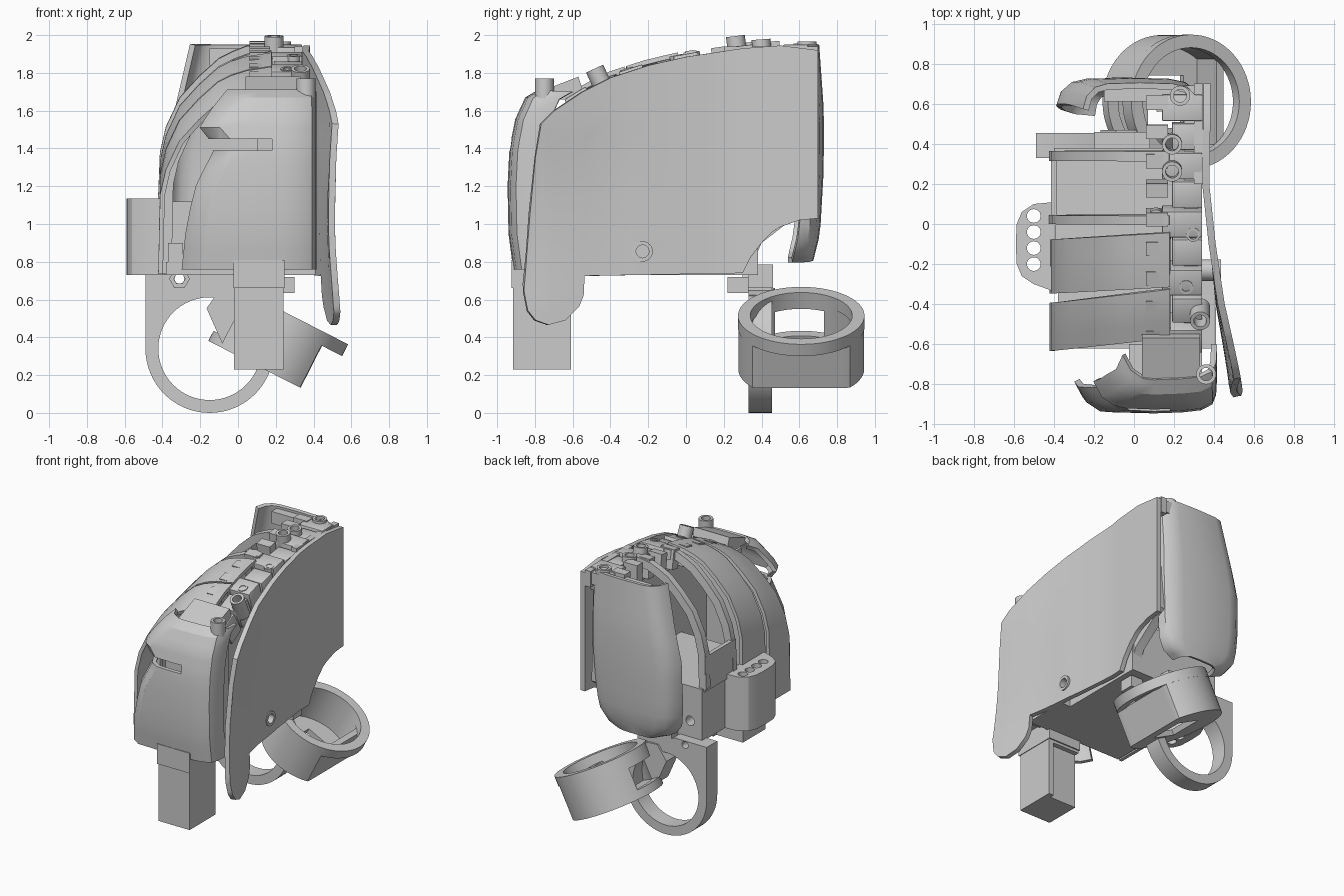
import bpy, bmesh, math
from mathutils import Matrix, Vector

if "Cube" in bpy.data.objects:
    bpy.data.objects.remove(bpy.data.objects["Cube"])


def interp(tab, t):
    for a, b in zip(tab, tab[1:]):
        if t <= b[0]:
            f = max(0, (t - a[0]) / (b[0] - a[0]))
            return a[1] + (b[1] - a[1]) * f
    return tab[-1][1]


def make(name, bm, thick=0, cuts=(), bevel=0):
    bmesh.ops.recalc_face_normals(bm, faces=bm.faces)
    me = bpy.data.meshes.new(name)
    bm.to_mesh(me)
    bm.free()
    ob = bpy.data.objects.new(name, me)
    bpy.context.collection.objects.link(ob)
    if thick:
        m = ob.modifiers.new("thick", 'SOLIDIFY')
        m.thickness, m.offset = thick, 0
    if bevel:
        m = ob.modifiers.new("bevel", 'BEVEL')
        m.width, m.segments = bevel, 2
    for c in cuts:
        m = ob.modifiers.new("cut", 'BOOLEAN')
        m.operation, m.object, m.solver = 'DIFFERENCE', c, 'EXACT'
    dg = bpy.context.evaluated_depsgraph_get()
    new = bpy.data.meshes.new_from_object(ob.evaluated_get(dg))
    ob.modifiers.clear()
    ob.data = new
    for c in cuts:
        bpy.data.objects.remove(c)
    bpy.ops.object.select_all(action='DESELECT')
    ob.select_set(True)
    bpy.context.view_layer.objects.active = ob
    bpy.ops.object.shade_smooth_by_angle(angle=math.radians(32))
    return ob


def box(name, x, y, z, mat=None, **kw):
    bm = bmesh.new()
    bmesh.ops.create_cube(bm, size=1)
    for v in bm.verts:
        v.co = Vector([r[0] + (r[1] - r[0]) * (c + .5) for r, c in zip((x, y, z), v.co)])
    if mat:
        bm.transform(mat)
    return make(name, bm, **kw)


def prism(name, pts, axis, a, b, mat=None, **kw):
    bm = bmesh.new()
    place = {'x': lambda p, h: (h, *p), 'y': lambda p, h: (p[0], h, p[1]), 'z': lambda p, h: (*p, h)}[axis]
    lo, hi = [[bm.verts.new(place(p, h)) for p in pts] for h in (a, b)]
    bm.faces.new(lo)
    bm.faces.new(hi)
    for i in range(len(pts)):
        j = (i + 1) % len(pts)
        bm.faces.new((lo[i], lo[j], hi[j], hi[i]))
    if mat:
        bm.transform(mat)
    return make(name, bm, **kw)


def circle(cx, cy, r, n=48):
    return [(cx + r * math.cos(i * math.tau / n), cy + r * math.sin(i * math.tau / n)) for i in range(n)]


def tube(name, r, ri, a, b, mat, n=32):
    bm = bmesh.new()
    rings = [[bm.verts.new((*p, h)) for p in circle(0, 0, q, n)] for q, h in ((r, a), (r, b), (ri, b), (ri, a))]
    for k in range(4):
        for i in range(n):
            j = (i + 1) % n
            s, t = rings[k], rings[(k + 1) % 4]
            bm.faces.new((s[i], s[j], t[j], t[i]))
    bm.transform(mat)
    return make(name, bm)


def loft(name, rows, thick, **kw):
    bm = bmesh.new()
    vs = [[bm.verts.new(p) for p in r] for r in rows]
    for a, b in zip(vs, vs[1:]):
        for i in range(len(a) - 1):
            bm.faces.new((a[i], a[i + 1], b[i + 1], b[i]))
    return make(name, bm, thick, **kw)


T, R = Matrix.Translation, Matrix.Rotation
TOP = [(-.86, .68), (-.845, .85), (-.83, 1.05), (-.8, 1.35), (-.77, 1.53), (-.7, 1.6), (-.55, 1.7), (-.4, 1.775),
       (-.2, 1.84), (0, 1.885), (.3, 1.93), (.5, 1.945), (.7, 1.92)]
BOT = [(-.86, .64), (-.84, .54), (-.8, .49), (-.73, .465), (-.64, .49), (-.57, .56), (-.545, .62), (-.54, .725),
       (.3, .74), (.34, .82), (.4, .9), (.46, .96), (.5, .985), (.6, 1.02), (.7, 1.03)]
SIDE = [(-.86, .53), (-.75, .512), (-.6, .48), (-.4, .435), (-.1, .39), (.2, .358), (.35, .362), (.7, .365)]

# Large right side panel, bowed outward to the front
ys = sorted({p[0] for p in TOP + BOT} | {-.3, -.1, .1, .2, .65})
rows = []
for y in ys:
    b, t = interp(BOT, y), interp(TOP, y)
    row = []
    for k in range(13):
        z = b + (t - b) * k / 12
        w = max(0, min(1, -(y + .2) / .6))
        row.append((interp(SIDE, y) - .03 * w * max(0, 1 - ((z - 1.02) / .5) ** 2), y, z))
    rows.append(row)
loft("side_panel", rows, .035, cuts=[prism("hole", circle(-.23, .855, .045, 24), 'x', .2, .7)])
tube("side_bolt_collar", .054, .034, -.08, .025, T((.41, -.23, .855)) @ R(math.pi / 2, 4, 'Y'))

# Front cover with slot and rounded right edge
FRONT = [(.76, -.9), (.95, -.925), (1.2, -.93), (1.4, -.92), (1.55, -.89), (1.66, -.84), (1.7, -.77)]
LEFT = [(.76, -.285), (1, -.26), (1.2, -.21), (1.38, -.12), (1.44, -.13), (1.51, -.19), (1.6, -.13), (1.7, -.05)]
rows = []
for z in (.76, .86, .95, 1.08, 1.2, 1.3, 1.38, 1.44, 1.51, 1.55, 1.6, 1.66, 1.685, 1.7):
    y, l = interp(FRONT, z), interp(LEFT, z)
    back = min(-.6, y + .17)
    rows.append([(l, y + .12, z), (l + .04, y + .045, z), (l + .1, y + .005, z), (.1, y, z), (.24, y + .005, z),
                 (.33, y + .015, z), (.38, y + .04, z), (.395, y + .08, z), (.4, back, z)])
loft("front_cover", rows, .03, cuts=[box("slot", (-.4, .18), (-1, -.7), (1.39, 1.45))])
prism("front_cover_roof", [(-.8, 1.66), (-.8, 1.69), (-.57, 1.78), (-.55, 1.72), (-.6, 1.66)], 'x', .04, .33)
box("front_inner_block", (.1, .34), (-.8, -.6), (.8, 1.6))

# Back cover, curled at both edges
BL = [(.81, -.2), (.85, -.3), (.92, -.355), (1.05, -.375), (1.4, -.37), (1.65, -.31), (1.95, -.24)]
BR = [(.81, .12), (.85, .21), (.92, .26), (1.05, .28), (1.4, .3), (1.95, .3)]
BY = [(.81, .66), (.95, .695), (1.3, .715), (1.6, .715), (1.95, .69)]
rows = []
for z in (.81, .83, .85, .88, .92, 1, 1.1, 1.25, 1.4, 1.55, 1.65, 1.75, 1.85, 1.95):
    l, r, y = interp(BL, z), interp(BR, z), interp(BY, z)
    rows.append([(l + (r - l) * f, y - d, z) for f, d in
                 ((0, .12), (.03, .06), (.1, .02), (.2, .005), (.5, 0), (.8, .005), (.92, .02), (.98, .05), (1, .1))])
loft("back_cover", rows, .03)

# Overlapping curved shells on the left, each with a deeper rib
SEC = [(.18, 0), (.05, -.02), (-.03, -.045), (-.1, -.08), (-.2, -.17), (-.3, -.28), (-.37, -.43), (-.4, -.56)]


def arch(name, y0, y1, bottom, thick, inset=0, skew=.05):
    rows = []
    for k in range(4):
        y = y0 + (y1 - y0) * k / 3
        t = interp(TOP, y) + .02 - inset
        row = []
        for x, d in SEC + [(-.41, None)]:
            z = bottom if d is None else t + d
            row.append((x + inset * .8 * (x < 0), y + skew * (x - .2), max(z, bottom)))
        rows.append(row)
    loft(name, rows, thick)


for i, (a, b, bot, skew) in enumerate(((-.56, -.32, .735, .12), (-.31, -.04, .74, .06))):
    arch(f"left_shell_{i}", a, b, bot, .025, 0, skew)
    arch(f"shell_rib_{i}", b - .04, b - .01, bot, .06, .035, skew)
# Open rear frame: two arches joined by a low side wall
arch("rear_frame_front_arch", 0, .045, 1.12, .06, .02, 0)
arch("rear_frame_back_arch", .315, .365, 1.12, .06, .02, 0)
box("rear_frame_side_wall", (-.415, -.385), (0, .365), (1.1, 1.36))

# Base block, floor, perforated tab
box("base_block", (-.4, .33), (-.3, .38), (.73, 1.12), cuts=[prism("hole", circle(-.3, .86, .035, 24), 'y', .2, .6)])
box("base_floor", (-.38, .41), (-.62, -.28), (.73, .8))
box("base_front_step", (-.37, -.29), (-.62, -.56), (.8, .9))
prism("perforated_tab", [(-.39, .11), (-.5, .1), (-.56, .06), (-.585, 0), (-.59, -.1), (-.585, -.2), (-.56, -.26),
                         (-.5, -.3), (-.39, -.34)], 'z', .73, 1.135,
      cuts=[prism("hole", circle(-.5, .04 - .08 * k, .034, 24), 'z', .5, 1.4) for k in range(4)])

# Central wall following the arc
wall = [(y, interp(TOP, y) - .06) for y in (-.74, -.55, -.4, -.2, 0, .3, .64)]
prism("spine_wall", [(-.7, .78), *wall, (.66, 1.1), (.4, .9), (.34, .76)], 'x', .25, .32)


# Knuckle blocks along the spine, tilted with the arc
def on_arc(x, y):
    slope = (interp(TOP, y + .08) - interp(TOP, y - .08)) / .16 if y < .5 else 0
    return T((x, y, interp(TOP, y))) @ R(math.atan(slope), 4, 'X')


for i in range(9):
    y = -.58 + .145 * i
    w = .05 * (i % 2)
    box(f"spine_block_{i}", (-.11 + w, .09), (-.066, .066), (-.16, .015 - w * .4), on_arc(.25, y), bevel=.006)
    box(f"spine_lug_{i}", (-.05, .06), (-.04, .03), (-.12, .025), on_arc(.11, y + .03))
box("spine_rail", (.3, .345), (.2, .7), (1.82, 1.94))
box("rear_bridge", (-.15, .3), (.61, .69), (1.84, 1.93))

# Bolt sockets standing on the spine
for i, (x, y, h) in enumerate(((.23, .64, .04), (.19, .4, .04), (.19, .27, .07), (.33, -.45, .08))):
    tube(f"bolt_socket_{i}", .05, .032, -.08, h, on_arc(x, y))
tube("front_bolt_socket", .05, .032, 1.62, 1.77, T((.36, -.75, 0)))
for i, (x, y) in enumerate(((.11, .04), (.295, -.05), (.26, -.31))):
    tube(f"bolt_ring_{i}", .035, .022, -.05, .02, on_arc(x, y), 24)

# Hanging front leg
box("front_leg", (-.02, .24), (-.915, -.61), (.23, .7), cuts=[box("channel", (-.1, .2), (-.645, -.5), (.1, .64))])
box("front_leg_collar", (-.025, .245), (-.925, -.6), (.66, .81))

# Upright ring with bracket plate
plate = [(-.49, .34), (-.49, .74), (-.22, .74), (-.13, .69), (0, .66), (0, .34)]
prism("ring_bracket", plate, 'y', .33, .455,
      cuts=[prism("c", circle(-.15, .34, .275), 'y', .1, .7), prism("h", circle(-.31, .71, .026, 20), 'y', .1, .7)])
tube("upright_ring", .34, .272, -.455, -.33, T((-.15, 0, .34)) @ R(math.pi / 2, 4, 'X'), 64)
box("bracket_mount", (-.2, .08), (.33, .46), (.66, .785))
box("bracket_pin_block", (.2, .3), (.22, .33), (.635, .72))
tube("bracket_nut", .055, .03, -.33, -.3, T((-.31, 0, .71)) @ R(math.pi / 2, 4, 'X'), 6)

# Tilted ring with deep cup, truncated on one side, with windows
M = T((.285, .61, .515)) @ R(math.radians(27), 4, 'Y')
tube("tilted_ring_rim", .335, .27, -.07, 0, M, 64)
cup = [(min(x, .215), y) for x, y in circle(0, 0, .333, 64)]
prism("tilted_ring_cup", cup, 'z', -.32, -.065, M,
      cuts=[prism("bore", [(min(x, .175), y) for x, y in circle(0, 0, .275, 64)], 'z', -.28, .1, M),
            box("window", (-.1, .1), (-.13, .13), (-.4, -.2), M),
            box("side_window", (-.5, -.2), (-.14, .12), (-.26, -.1), M)])
prism("ring_link", [(-.42, -.17), (-.4, -.04), (-.33, -.01), (-.26, -.01), (-.26, -.3)], 'y', -.28, -.14, M)
